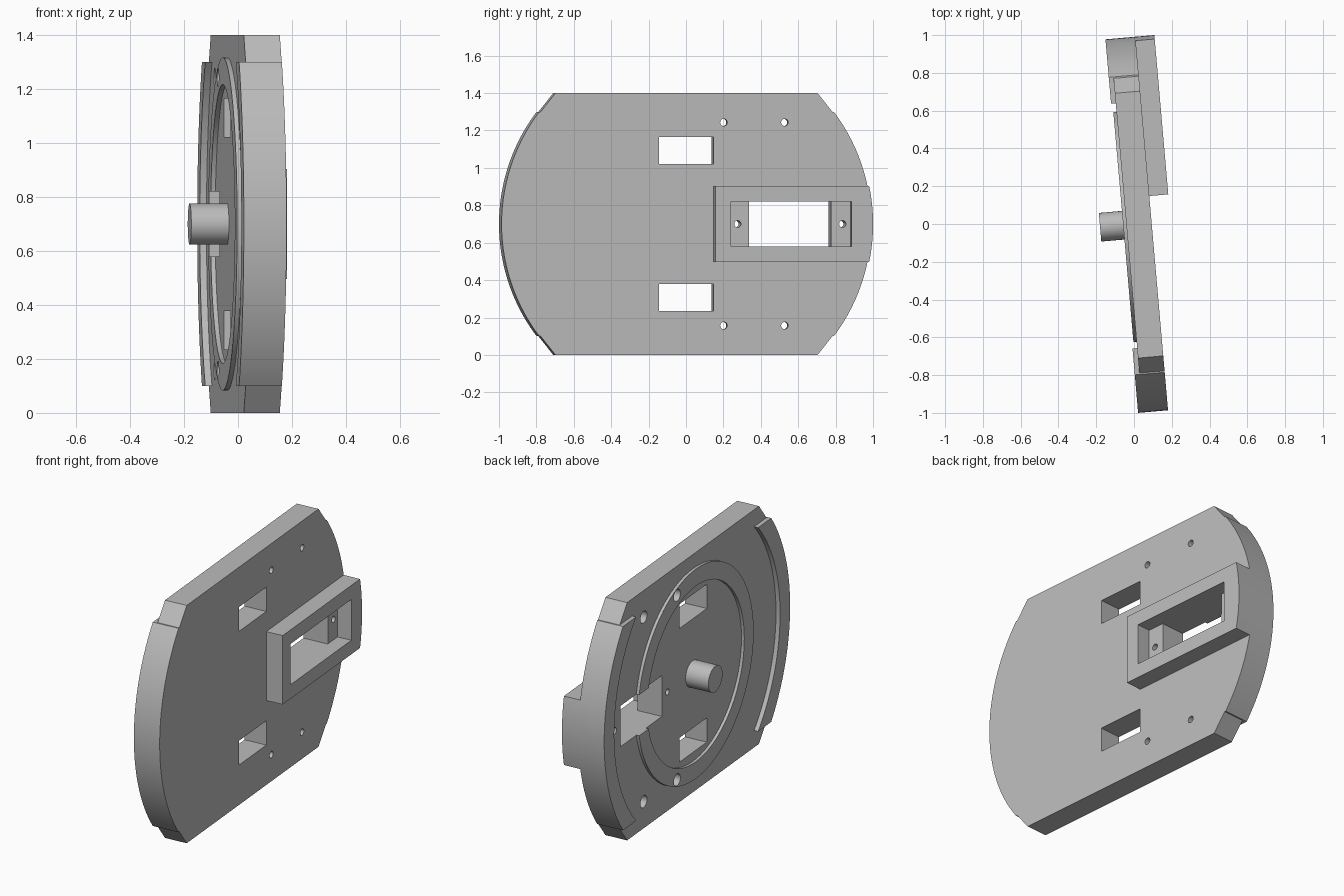
import bpy
import bmesh
from math import sin, cos, asin, sqrt, pi, radians
from mathutils import Matrix

cube = bpy.data.objects.get("Cube")
if cube:
    bpy.data.objects.remove(cube, do_unlink=True)

grey = bpy.data.materials.new("plain_grey")
grey.use_nodes = True
grey.diffuse_color = (0.5, 0.5, 0.5, 1)
grey.node_tree.nodes["Principled BSDF"].inputs["Base Color"].default_value = (0.5, 0.5, 0.5, 1)

R = 0.9925                      # outer disc radius
BACK, FACE = -0.04, 0.094       # plate thickness limits
RIM, FRONT = -0.065, 0.195      # raised rim and housing limits
TILT = Matrix.Translation((0, -0.0055, 0.7)) @ Matrix.Rotation(radians(5), 4, 'Z')


def prism(name, profile, x0, x1):
    """Extrude a (y, z) outline from x0 to x1."""
    bm = bmesh.new()
    low = [bm.verts.new((x0, y, z)) for y, z in profile]
    high = [bm.verts.new((x1, y, z)) for y, z in profile]
    bm.faces.new(low)
    bm.faces.new(high)
    n = len(low)
    for i in range(n):
        j = (i + 1) % n
        bm.faces.new((low[i], low[j], high[j], high[i]))
    bmesh.ops.recalc_face_normals(bm, faces=bm.faces)
    mesh = bpy.data.meshes.new(name)
    bm.to_mesh(mesh)
    bm.free()
    mesh.materials.append(grey)
    ob = bpy.data.objects.new(name, mesh)
    bpy.context.collection.objects.link(ob)
    ob.matrix_world = TILT
    return ob


def arc(r, half, steps=40):
    """Arc on the +y side from z = -half to z = +half."""
    a = asin(half / r)
    return [(r * cos(t), r * sin(t)) for t in (a * (2 * i / steps - 1) for i in range(steps + 1))]


def flip(points):
    return [(-y, -z) for y, z in points]


def rect(y0, y1, z0, z1):
    return [(y0, z0), (y1, z0), (y1, z1), (y0, z1)]


def circle(y, z, r, steps=32):
    return [(y + r * cos(2 * pi * i / steps), z + r * sin(2 * pi * i / steps)) for i in range(steps)]


def combine(target, other, operation):
    mod = target.modifiers.new(operation.lower(), 'BOOLEAN')
    mod.operation = operation
    mod.solver = 'EXACT'
    mod.object = other
    bpy.ops.object.select_all(action='DESELECT')
    bpy.context.view_layer.objects.active = target
    target.select_set(True)
    bpy.ops.object.modifier_apply(modifier=mod.name)
    bpy.data.objects.remove(other, do_unlink=True)


# Main plate: truncated disc with slightly set-back corners
corner_y = sqrt(R * R - 0.49)
side = [(corner_y, -0.7), (0.783, -0.6)] + arc(R, 0.6) + [(0.783, 0.6), (corner_y, 0.7)]
plate = prism("mounting_plate", side + flip(side), BACK, FACE)

# Raised rim strips on both ends
strip = arc(R, 0.6) + arc(0.885, 0.6)[::-1]
for outline in (strip, flip(strip)):
    combine(plate, prism("rim_strip", outline, RIM, BACK), 'UNION')

# Raised ring on the back
ring = prism("raised_ring", circle(0, 0, 0.617, 96), -0.057, BACK)
combine(ring, prism("ring_bore", circle(0, 0, 0.517, 96), -0.2, 0.1), 'DIFFERENCE')
combine(plate, ring, 'UNION')

# Rectangular housing on the face, with a curved outer end
housing = [(0.146, 0.203), (0.146, -0.203)] + arc(R, 0.203, 16)
combine(plate, prism("housing", housing, FACE, FRONT), 'UNION')

# Housing pocket, through opening and screw holes in the shelves
combine(plate, prism("pocket", rect(0.23, 0.878, -0.12, 0.12), 0.11, 0.3), 'DIFFERENCE')
combine(plate, prism("opening", rect(0.333, 0.774, -0.12, 0.12), -0.2, 0.2), 'DIFFERENCE')
for y in (0.273, 0.836):
    combine(plate, prism("shelf_hole", circle(y, 0, 0.018), -0.2, 0.2), 'DIFFERENCE')

# Windows and counterbored holes, mirrored above and below
for s in (1, -1):
    window = rect(-0.147, 0.146, *sorted((s * 0.322, s * 0.465)))
    combine(plate, prism("window", window, -0.2, 0.2), 'DIFFERENCE')
    for y in (0.2, 0.527):
        combine(plate, prism("bolt_hole", circle(y, s * 0.543, 0.019), -0.2, 0.2), 'DIFFERENCE')
        combine(plate, prism("counterbore", circle(y, s * 0.543, 0.035), -0.2, 0.03), 'DIFFERENCE')

# Centre post
post = prism("centre_post", circle(0.004, 0, 0.076, 48), -0.18, BACK)

for ob in (plate, post):
    bpy.ops.object.select_all(action='DESELECT')
    bpy.context.view_layer.objects.active = ob
    ob.select_set(True)
    bpy.ops.object.shade_smooth_by_angle(angle=radians(25))
